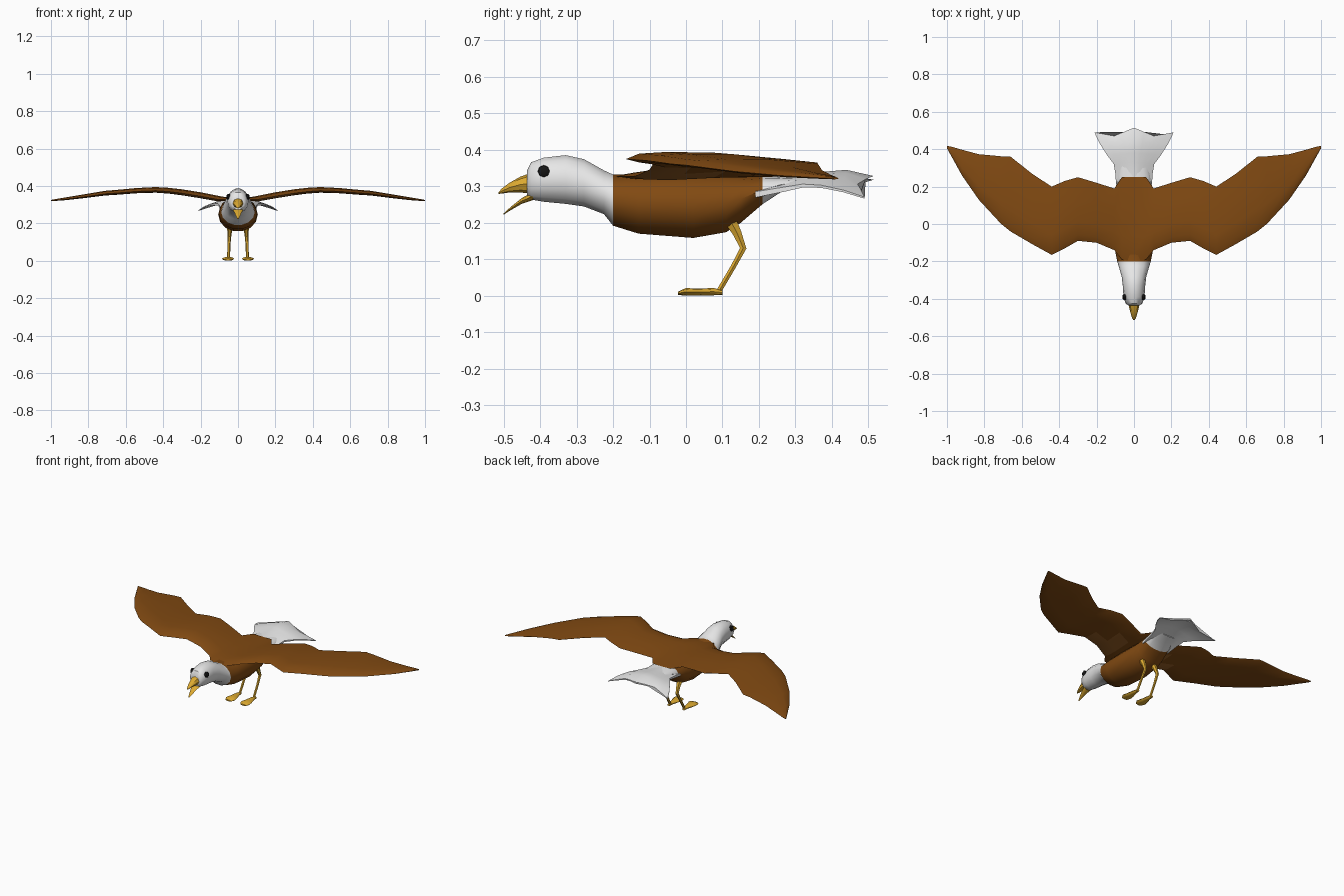
import bpy
import bmesh
from math import sin, cos, pi, radians
from mathutils import Vector

cube = bpy.data.objects.get("Cube")
if cube:
    bpy.data.objects.remove(cube)


def material(name, rgb):
    m = bpy.data.materials.new(name)
    m.use_nodes = True
    m.diffuse_color = (*rgb, 1)
    shader = m.node_tree.nodes["Principled BSDF"]
    shader.inputs["Base Color"].default_value = (*rgb, 1)
    shader.inputs["Roughness"].default_value = 0.8
    return m


BROWN = material("feather brown", (0.22, 0.068, 0.006))
TAN = material("light brown", (0.33, 0.12, 0.02))
WHITE = material("feather white", (0.85, 0.85, 0.85))
YELLOW = material("beak yellow", (0.72, 0.40, 0.03))
BLACK = material("eye black", (0.008, 0.008, 0.008))


def loft(name, rings, mats, rule=None, angle=40):
    """Skin closed rings of points, cap both ends, colour the faces by a rule."""
    bm = bmesh.new()
    loops = [[bm.verts.new(p) for p in ring] for ring in rings]
    n = len(loops[0])
    for a, b in zip(loops, loops[1:]):
        for i in range(n):
            j = (i + 1) % n
            bm.faces.new((a[i], a[j], b[j], b[i]))
    bm.faces.new(loops[0])
    bm.faces.new(loops[-1])
    bmesh.ops.recalc_face_normals(bm, faces=bm.faces[:])
    if rule:
        for f in bm.faces:
            f.material_index = rule(f.calc_center_median(), f.normal)
    mesh = bpy.data.meshes.new(name)
    bm.to_mesh(mesh)
    bm.free()
    for m in mats:
        mesh.materials.append(m)
    obj = bpy.data.objects.new(name, mesh)
    bpy.context.collection.objects.link(obj)
    bpy.ops.object.select_all(action="DESELECT")
    obj.select_set(True)
    bpy.context.view_layer.objects.active = obj
    bpy.ops.object.shade_smooth_by_angle(angle=radians(angle))
    return obj


def oval(y, top, bottom, half, n=14, x=0):
    """Upright oval ring facing along y."""
    mid, high = (top + bottom) / 2, (top - bottom) / 2
    return [(x + half * cos(2 * pi * i / n), y, mid + high * sin(2 * pi * i / n))
            for i in range(n)]


def tube(name, path, radii, mat, n=6):
    """Tapered limb through a list of points."""
    rings = []
    pts = [Vector(p) for p in path]
    for i, p in enumerate(pts):
        along = (pts[min(i + 1, len(pts) - 1)] - pts[max(i - 1, 0)]).normalized()
        side = Vector((1, 0, 0))
        up = along.cross(side).normalized()
        rings.append([p + radii[i] * (side * cos(2 * pi * k / n) + up * sin(2 * pi * k / n))
                      for k in range(n)])
    return loft(name, rings, [mat])


# Head and body: y, top, bottom, half width
body = [(-0.436, 0.345, 0.272, 0.030), (-0.425, 0.367, 0.262, 0.045),
        (-0.39, 0.380, 0.256, 0.056), (-0.33, 0.387, 0.250, 0.060),
        (-0.28, 0.376, 0.243, 0.066), (-0.225, 0.345, 0.222, 0.082),
        (-0.20, 0.334, 0.190, 0.090), (-0.13, 0.336, 0.168, 0.103),
        (0.02, 0.338, 0.156, 0.106), (0.11, 0.335, 0.172, 0.102),
        (0.15, 0.332, 0.198, 0.098), (0.21, 0.330, 0.250, 0.092),
        (0.26, 0.326, 0.283, 0.085), (0.31, 0.324, 0.300, 0.070)]


def body_colour(c, normal):
    return 1 if c.y < -0.212 or c.y > 0.22 else 0


loft("head_and_body", [oval(*s) for s in body], [BROWN, WHITE], body_colour)

# Wings: x, front y, back y, top z, thickness
half_wing = [(0.0, -0.20, 0.25, 0.337, 0.016), (0.065, -0.19, 0.25, 0.340, 0.020),
             (0.105, -0.14, 0.19, 0.347, 0.030), (0.20, -0.10, 0.22, 0.366, 0.032),
             (0.30, -0.09, 0.25, 0.382, 0.032), (0.37, -0.13, 0.23, 0.390, 0.031),
             (0.44, -0.165, 0.20, 0.394, 0.030), (0.54, -0.11, 0.265, 0.389, 0.028),
             (0.66, -0.04, 0.36, 0.378, 0.026), (0.71, 0.00, 0.362, 0.374, 0.025),
             (0.83, 0.13, 0.373, 0.354, 0.020), (0.92, 0.26, 0.397, 0.339, 0.015),
             (0.975, 0.36, 0.413, 0.330, 0.010), (1.0, 0.405, 0.418, 0.325, 0.006)]


def wing_ring(x, front, back, top, thick):
    # chord fraction and height within the thickness, around the section
    shape = [(0, 0.35), (0.1, 0.85), (0.3, 1), (0.65, 0.95), (1, 0.5),
             (0.97, 0.3), (0.65, 0.2), (0.3, 0), (0.1, 0.05)]
    return [(x, front + (back - front) * u, top - thick * (1 - v)) for u, v in shape]


def wing_colour(c, normal):
    return 1 if normal.z < -0.3 and 0.1 < abs(c.x) < 0.3 and -0.13 < c.y < 0.05 else 0


stations = [(-s[0], *s[1:]) for s in reversed(half_wing[1:])] + half_wing
loft("wings", [wing_ring(*s) for s in stations], [BROWN, TAN], wing_colour)

# Fanned tail: y at centre, y at edge, half width, centre z, edge z, thickness
tail = [(0.19, 0.19, 0.094, 0.324, 0.285, 0.040), (0.27, 0.27, 0.100, 0.328, 0.298, 0.032),
        (0.33, 0.32, 0.108, 0.332, 0.306, 0.024), (0.38, 0.37, 0.145, 0.340, 0.303, 0.018),
        (0.44, 0.43, 0.183, 0.345, 0.290, 0.015), (0.515, 0.49, 0.212, 0.328, 0.270, 0.010)]


def tail_ring(index, yc, ye, half, zc, ze, thick):
    notch = 0.032 if index == len(tail) - 1 else 0
    top, low = [], []
    for u in (-1, -0.75, -0.5, -0.25, 0, 0.25, 0.5, 0.75, 1):
        a = abs(u)
        y = yc + (ye - yc) * a - notch * (1 - abs(2 * a - 1))
        z = zc + (ze - zc) * a ** 1.4
        top.append((u * half, y, z))
        low.append((u * half, y, z - thick * (1 - 0.6 * a)))
    return top + low[::-1]


loft("tail", [tail_ring(i, *s) for i, s in enumerate(tail)], [WHITE])

# Open beak
upper = [(-0.425, 0.337, 0.280, 0.030), (-0.455, 0.326, 0.283, 0.024),
         (-0.485, 0.309, 0.283, 0.016), (-0.505, 0.294, 0.280, 0.009),
         (-0.514, 0.284, 0.279, 0.003)]
lower = [(-0.42, 0.284, 0.262, 0.028), (-0.45, 0.268, 0.252, 0.020),
         (-0.48, 0.244, 0.235, 0.011), (-0.50, 0.226, 0.222, 0.004)]
loft("upper_beak", [oval(*s, n=8) for s in upper], [YELLOW])
loft("lower_beak", [oval(*s, n=8) for s in lower], [YELLOW])

for side, label in ((1, "left"), (-1, "right")):
    # Eye: shallow faceted button on the side of the head
    eye = [[(side * x, -0.39 + r * cos(k * pi / 4), 0.341 + r * sin(k * pi / 4))
            for k in range(8)] for x, r in ((0.042, 0.017), (0.056, 0.016), (0.061, 0.009))]
    loft(label + "_eye", eye, [BLACK])

    # Leg: thigh, knee and shank
    tube(label + "_leg",
         [(side * 0.043, 0.125, 0.20), (side * 0.044, 0.140, 0.172),
          (side * 0.046, 0.157, 0.130), (side * 0.049, 0.130, 0.080),
          (side * 0.050, 0.090, 0.012)],
         [0.018, 0.014, 0.010, 0.008, 0.008], YELLOW)

    # Foot: flat pad widening toward the toes
    foot = [(0.10, 0.016, 0.003, 0.010), (0.075, 0.022, 0.002, 0.013),
            (0.03, 0.020, 0.001, 0.026), (0.00, 0.022, 0.001, 0.033),
            (-0.022, 0.012, 0.003, 0.020)]
    loft(label + "_foot", [oval(*s, n=8, x=side * 0.053) for s in foot], [YELLOW])

# Rest the feet exactly on the ground
low = min(v.co.z for o in bpy.data.objects if o.name.endswith("_foot")
          for v in o.data.vertices)
for o in bpy.data.objects:
    if o.name.endswith("_foot"):
        for v in o.data.vertices:
            v.co.z -= low
